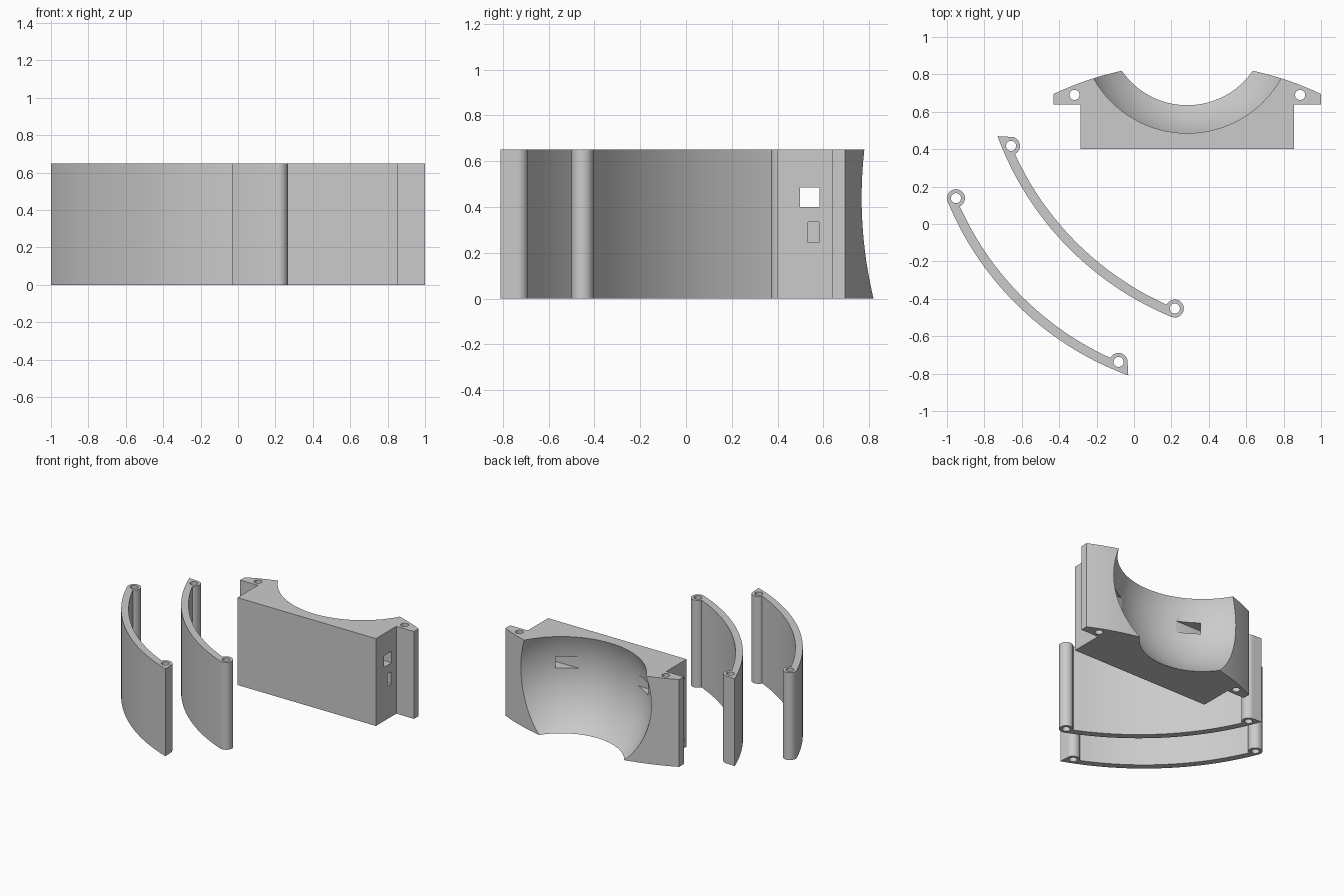
import bpy, bmesh, math
from mathutils import Matrix

if "Cube" in bpy.data.objects:
    bpy.data.objects.remove(bpy.data.objects["Cube"])

H = 0.65            # common height
R = 1.667           # outer radius shared by every part
RI = 1.617          # inner radius of the thin walls
BOSS, BORE = 0.048, 0.027

grey = bpy.data.materials.new("grey plastic")
grey.diffuse_color = (0.6, 0.6, 0.6, 1)
grey.use_nodes = True
grey.node_tree.nodes["Principled BSDF"].inputs["Base Color"].default_value = grey.diffuse_color


def to_object(name, bm):
    bmesh.ops.recalc_face_normals(bm, faces=bm.faces)
    me = bpy.data.meshes.new(name)
    bm.to_mesh(me)
    bm.free()
    me.materials.append(grey)
    ob = bpy.data.objects.new(name, me)
    bpy.context.collection.objects.link(ob)
    return ob


def prism(name, pts):
    bm = bmesh.new()
    face = bm.faces.new([bm.verts.new((x, y, 0)) for x, y in pts])
    ext = bmesh.ops.extrude_face_region(bm, geom=[face])
    top = [v for v in ext["geom"] if isinstance(v, bmesh.types.BMVert)]
    bmesh.ops.translate(bm, verts=top, vec=(0, 0, H))
    return to_object(name, bm)


def arc(cx, cy, r, a, b, n):
    angles = [math.radians(a + (b - a) * i / n) for i in range(n + 1)]
    return [(cx + r * math.cos(t), cy + r * math.sin(t)) for t in angles]


def cone(loc, r1, r2, depth, axis="Z", sign=1):
    bm = bmesh.new()
    rot = Matrix.Rotation(sign * math.pi / 2, 4, "Y") if axis == "X" else Matrix()
    bmesh.ops.create_cone(bm, cap_ends=True, segments=32, radius1=r1, radius2=r2,
                          depth=depth, matrix=Matrix.Translation(loc) @ rot)
    return to_object("cutter", bm)


def box(loc, size):
    bm = bmesh.new()
    bmesh.ops.create_cube(bm, size=1, matrix=Matrix.Translation(loc) @ Matrix.Diagonal((*size, 1)))
    return to_object("cutter", bm)


def carve(ob, cutters):
    for c in cutters:
        mod = ob.modifiers.new("cut", "BOOLEAN")
        mod.operation, mod.solver, mod.object = "DIFFERENCE", "EXACT", c
    dg = bpy.context.evaluated_depsgraph_get()
    ob.data = bpy.data.meshes.new_from_object(ob.evaluated_get(dg))
    ob.modifiers.clear()
    for c in cutters:
        bpy.data.objects.remove(c)
    bpy.ops.object.select_all(action="DESELECT")
    ob.select_set(True)
    bpy.context.view_layer.objects.active = ob
    bpy.ops.object.shade_smooth_by_angle(angle=math.radians(30))


# Curved walls: thin arc with a round boss at one end and a pointed boss at the other
CX, CY = 0.545, 0.755
A_TIP, A1, A2 = 249.8, 247.2, 202.4
RB = R - BOSS
step = math.degrees(BOSS / RI)
hole1, hole2 = [(CX + RB * math.cos(math.radians(a)), CY + RB * math.sin(math.radians(a)))
                for a in (A1, A2)]
profile = (arc(CX, CY, R, A_TIP, A2, 48)
           + arc(*hole2, BOSS, A2, A2 - 268, 36)[1:]
           + arc(CX, CY, RI, A2 + step, A1 - step, 48)[1:]
           + arc(*hole1, BOSS, A1 - 90, 0, 24)[1:])


def swap(p):
    return (p[1] + 0.08, p[0] + 0.5)


for name, f in (("outer_curved_wall", lambda p: p), ("inner_curved_wall", swap)):
    wall = prism(name, [f(p) for p in profile])
    carve(wall, [cone((*f(h), H / 2), BORE, BORE, H + 0.2) for h in (hole1, hole2)])

# Socket block: body with side flanges and an arched back
BX = 0.285
BY = 0.82 - math.sqrt(R * R - 0.345 ** 2)
half = math.degrees(math.asin(0.715 / R))
block = prism("socket_block",
              [(BX - 0.57, 0.40), (BX + 0.57, 0.40), (BX + 0.57, 0.64), (BX + 0.715, 0.64)]
              + arc(BX, BY, R, 90 - half, 90 + half, 48)
              + [(BX - 0.715, 0.64), (BX - 0.57, 0.64)])

# Ball-shaped hollow in the back
bm = bmesh.new()
bmesh.ops.create_uvsphere(bm, u_segments=96, v_segments=48, radius=0.612,
                          matrix=Matrix.Translation((BX, 1.06, 0.44)))
cutters = [to_object("cutter", bm)]

# Through window, then flange bores, side drill holes and side pockets on both sides
cutters.append(box((BX, 0.54, 0.443), (1.4, 0.085, 0.085)))
for s in (-1, 1):
    cutters.append(cone((BX + s * 0.603, 0.69, H / 2), BORE, BORE, H + 0.2))
    cutters.append(box((BX + s * 0.57, 0.557, 0.29), (0.2, 0.046, 0.09)))
    for z in (0.057, 0.515):
        cutters.append(cone((BX + s * 0.55, 0.452, z), 0.006, 0.026, 0.04, "X", s))
carve(block, cutters)
